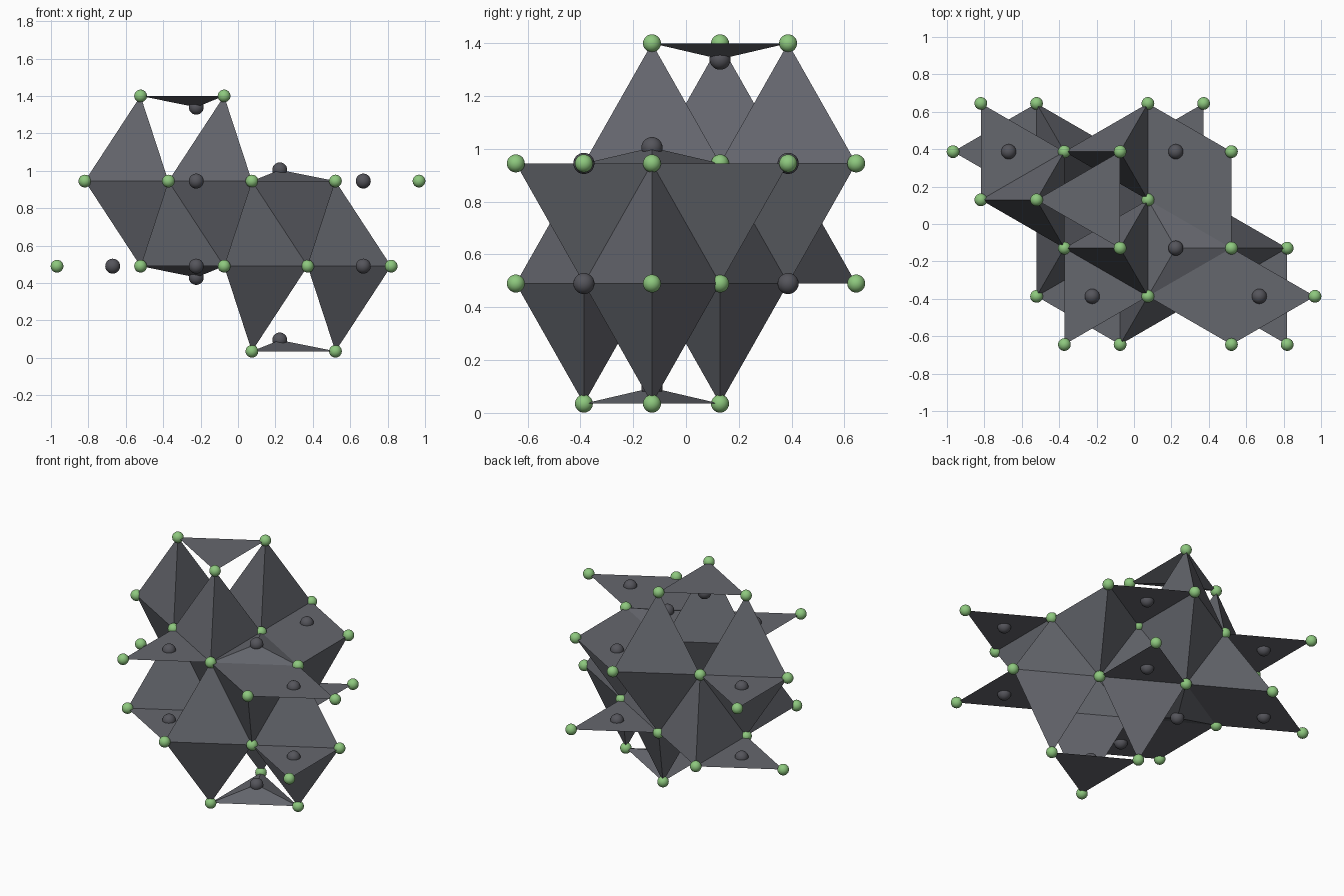
import bpy, bmesh, math
from mathutils import Vector

if "Cube" in bpy.data.objects:
    bpy.data.objects.remove(bpy.data.objects["Cube"])

A = 0.5157                       # lattice spacing inside a layer
SX, SY = A / (4 * math.sqrt(3)), A / 4
MID, Z_IN, Z_OUT = 0.7175, 0.2275, 0.6825   # centre height, layer offsets
DIP = 0.06                       # offset of the raised centres


def material(name, rgb):
    m = bpy.data.materials.new(name)
    m.diffuse_color = (*rgb, 1)
    m.use_nodes = True
    m.node_tree.nodes["Principled BSDF"].inputs["Base Color"].default_value = m.diffuse_color
    return m


GREEN = material("corner_green", (0.27, 0.58, 0.21))
DARK = material("centre_dark", (0.09, 0.09, 0.105))
SLATE = material("facet_slate", (0.13, 0.135, 0.155))


def add_object(name, bm, mat):
    me = bpy.data.meshes.new(name)
    bm.to_mesh(me)
    bm.free()
    me.materials.append(mat)
    ob = bpy.data.objects.new(name, me)
    bpy.context.collection.objects.link(ob)


def pos(s, m, n, z):
    """Lattice point; s = -1 gives the point inverted through the centre."""
    return Vector((s * m * SX, s * n * SY, MID + s * z))


def hull(name, pts):
    bm = bmesh.new()
    vs = [bm.verts.new(p) for p in pts]
    bmesh.ops.convex_hull(bm, input=vs)
    bmesh.ops.recalc_face_normals(bm, faces=bm.faces)
    add_object(name, bm, SLATE)


def ball(name, p, r, mat):
    bm = bmesh.new()
    bmesh.ops.create_uvsphere(bm, u_segments=24, v_segments=14, radius=r)
    bmesh.ops.translate(bm, verts=bm.verts, vec=p)
    for f in bm.faces:
        f.smooth = True
    add_object(name, bm, mat)


def triangle(s, m, n, d, z):
    """Three corners around (m, n), one of them pointing along d * x."""
    return [pos(s, m + 4 * d, n, z), pos(s, m - 2 * d, n + 2, z),
            pos(s, m - 2 * d, n - 2, z)]


corners = {}
for s in (1, -1):
    # triangular groups: m, n, direction, layer, centre shift
    for m, n, d, z, dz in ((3, -1, 1, Z_IN, DIP), (9, -3, 1, Z_IN, 0),
                           (-3, -3, 1, Z_IN, 0), (3, 3, 1, Z_IN, 0),
                           (-9, 3, 1, Z_IN, 0), (-3, 1, -1, Z_OUT, -DIP)):
        tri, c = triangle(s, m, n, d, z), pos(s, m, n, z + dz)
        ball("centre_ball", c, 0.04, DARK)
        if dz:
            hull("shallow_pyramid", tri + [c])
        else:
            bm = bmesh.new()
            vs = [bm.verts.new(p) for p in tri]
            v = bm.verts.new(c)
            for i in range(3):
                bm.faces.new((vs[i], vs[(i + 1) % 3], v))
            add_object("flat_triangle", bm, SLATE)
        for p in tri:
            corners[tuple(round(k, 3) for k in p)] = p

    # bipyramids, and tetrahedra where the outer tip is missing
    for m, n, full in ((-1, -1, 1), (-1, 3, 1), (-7, 1, 1), (5, 1, 0), (5, -3, 0)):
        pts = triangle(s, m, n, -1, Z_IN) + [pos(s, m, n, -Z_IN)]
        if full:
            pts.append(pos(s, m, n, Z_OUT))
        hull("bipyramid" if full else "tetrahedron", pts)
        for p in pts:
            corners[tuple(round(k, 3) for k in p)] = p

# shared corner balls
for p in corners.values():
    ball("corner_ball", p, 0.034, GREEN)
